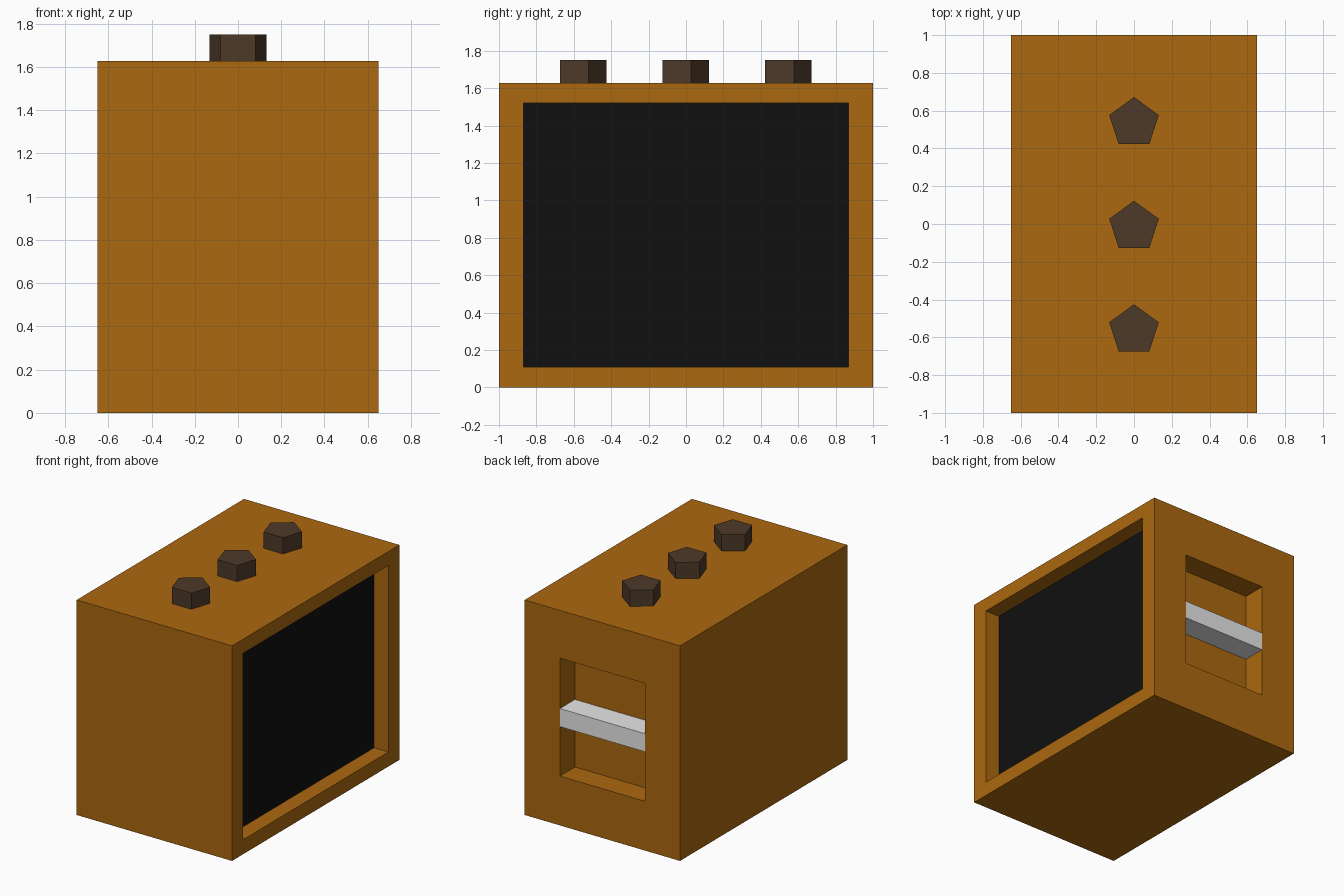
import bpy
import bmesh
import math
from mathutils import Matrix, Vector

default = bpy.data.objects.get("Cube")
if default:
    bpy.data.objects.remove(default, do_unlink=True)


def make_material(name, rgb):
    mat = bpy.data.materials.new(name)
    mat.use_nodes = True
    color = (*rgb, 1.0)
    mat.diffuse_color = color
    mat.node_tree.nodes["Principled BSDF"].inputs["Base Color"].default_value = color
    return mat


ORANGE = make_material("orange wood", (0.41, 0.14, 0.005))
BLACK = make_material("black screen", (0.005, 0.005, 0.005))
BROWN = make_material("dark brown", (0.074, 0.041, 0.022))
GREY = make_material("light grey", (0.8, 0.8, 0.8))

WIDTH, DEPTH, HEIGHT = 1.30, 2.0, 1.627


def add_object(name, bm, *materials):
    mesh = bpy.data.meshes.new(name)
    bm.to_mesh(mesh)
    bm.free()
    for mat in materials:
        mesh.materials.append(mat)
    obj = bpy.data.objects.new(name, mesh)
    bpy.context.collection.objects.link(obj)
    return obj


def box(bm, low, high):
    low, high = Vector(low), Vector(high)
    matrix = Matrix.Translation((low + high) / 2) @ Matrix.Diagonal((*(high - low), 1))
    bmesh.ops.create_cube(bm, size=1, matrix=matrix)


def recess(bm, normal, low, high, depth):
    """Sink a rectangular pocket into the side facing normal; return its floor."""
    normal = Vector(normal)
    face = max(bm.faces, key=lambda f: f.normal.dot(normal))
    bmesh.ops.inset_individual(bm, faces=[face], thickness=0.1)
    axis = 0 if normal.x else 1
    side = 1 - axis
    middle = face.calc_center_median()
    for v in face.verts:
        v.co[side] = high[0] if v.co[side] > middle[side] else low[0]
        v.co.z = high[1] if v.co.z > middle.z else low[1]
    floor = bmesh.ops.extrude_discrete_faces(bm, faces=[face])["faces"][0]
    bmesh.ops.translate(bm, verts=floor.verts, vec=-normal * depth)
    bm.normal_update()
    return floor


# Cabinet with a screen pocket on its left side and a handle pocket at the back
bm = bmesh.new()
box(bm, (-WIDTH / 2, -DEPTH / 2, 0), (WIDTH / 2, DEPTH / 2, HEIGHT))
bm.normal_update()
screen = recess(bm, (1, 0, 0), (-0.87, 0.11), (0.87, 1.52), 0.12)
screen.material_index = 1
recess(bm, (0, 1, 0), (-0.355, 0.373), (0.355, 1.265), 0.18)
add_object("cabinet", bm, ORANGE, BLACK)

# Handle bar across the back pocket
bm = bmesh.new()
box(bm, (-0.355, 0.82, 0.747), (0.355, 1.0, 0.884))
add_object("handle", bm, GREY)

# Five-sided knobs along the top
for label, y in (("front", -0.563), ("middle", -0.015), ("back", 0.534)):
    bm = bmesh.new()
    place = Matrix.Translation((0, y, (HEIGHT + 1.75) / 2)) @ Matrix.Rotation(math.pi, 4, "Z")
    bmesh.ops.create_cone(bm, cap_ends=True, segments=5, radius1=0.138, radius2=0.138,
                          depth=1.75 - HEIGHT, matrix=place)
    # Turn so that one corner points to the back
    tip = max(bm.verts, key=lambda v: v.co.y)
    turn = math.pi / 2 - math.atan2(tip.co.y - y, tip.co.x)
    bmesh.ops.rotate(bm, verts=bm.verts, cent=(0, y, 0), matrix=Matrix.Rotation(turn, 3, "Z"))
    add_object(label + "_knob", bm, BROWN)
